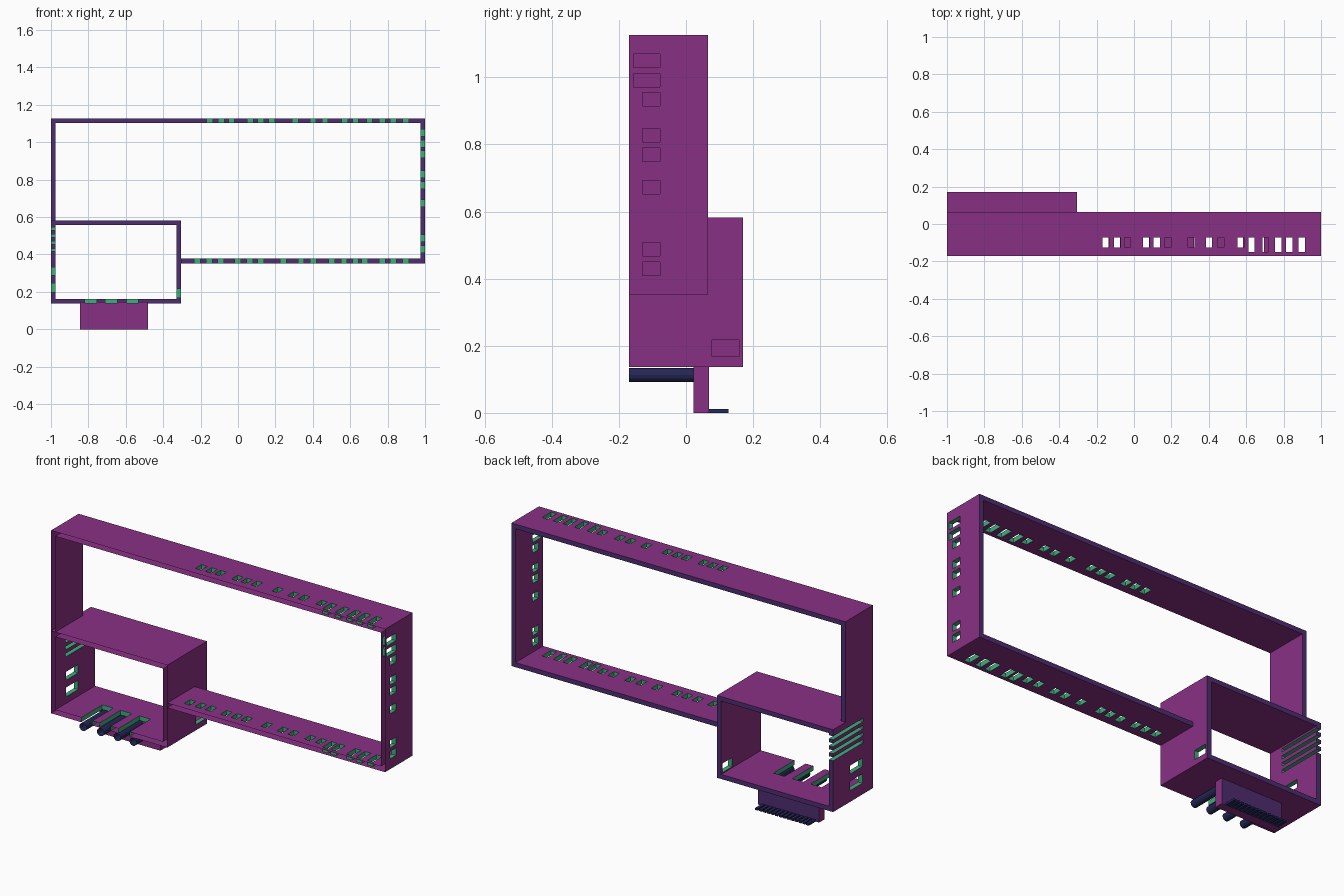
import bpy, bmesh, math

if "Cube" in bpy.data.objects:
    bpy.data.objects.remove(bpy.data.objects["Cube"])

T = 0.025                      # wall thickness
F, B1, B2 = -0.17, 0.065, 0.17  # front, back of long frame, back of small box


def mat(name, col):
    m = bpy.data.materials.new(name)
    m.diffuse_color = (*col, 1)
    m.use_nodes = True
    m.node_tree.nodes["Principled BSDF"].inputs["Base Color"].default_value = m.diffuse_color
    return m


PURPLE = mat("purple", (0.25, 0.03, 0.23))
PLUM = mat("dark plum", (0.075, 0.026, 0.16))
GREEN = mat("green", (0.045, 0.43, 0.2))
NAVY = mat("navy", (0.018, 0.02, 0.09))


def finish(name, bm, mats):
    bmesh.ops.remove_doubles(bm, verts=bm.verts, dist=1e-5)
    bmesh.ops.recalc_face_normals(bm, faces=bm.faces)
    me = bpy.data.meshes.new(name)
    bm.to_mesh(me)
    bm.free()
    for m in mats:
        me.materials.append(m)
    ob = bpy.data.objects.new(name, me)
    bpy.context.collection.objects.link(ob)
    return ob


def wall(name, axis, outer, inner, back, holes=()):
    """Hollow wall open at the front: two skins, plum back rim, green-lined holes.
    outer / inner = (position, start, end); holes = (u0, u1, y0, y1)."""
    us = sorted({outer[1], outer[2]} | {u for h in holes for u in h[:2]})
    vs = sorted({F, back} | {v for h in holes for v in h[2:]})
    nu, nv = len(us) - 1, len(vs) - 1
    bm = bmesh.new()

    def point(i, j, skin):
        s = (outer, inner)[skin]
        u = s[1] if i == 0 else s[2] if i == nu else us[i]
        return (u, vs[j], s[0]) if axis == 'x' else (s[0], vs[j], u)

    def quad(corners, mi):
        f = bm.faces.new([bm.verts.new(point(*c)) for c in corners])
        f.material_index = mi

    def is_hole(i, j):
        u, v = (us[i] + us[i + 1]) / 2, (vs[j] + vs[j + 1]) / 2
        return any(h[0] < u < h[1] and h[2] < v < h[3] for h in holes)

    for i in range(nu):
        for j in range(nv):
            hole = is_hole(i, j)
            if not hole:
                for s in (0, 1):
                    quad([(i, j, s), (i + 1, j, s), (i + 1, j + 1, s), (i, j + 1, s)], 0)
                if j == nv - 1:
                    quad([(i, nv, 0), (i + 1, nv, 0), (i + 1, nv, 1), (i, nv, 1)], 1)
            if i + 1 < nu and hole != is_hole(i + 1, j):
                quad([(i + 1, j, 0), (i + 1, j + 1, 0), (i + 1, j + 1, 1), (i + 1, j, 1)], 2)
            if j + 1 < nv and hole != is_hole(i, j + 1):
                quad([(i, j + 1, 0), (i + 1, j + 1, 0), (i + 1, j + 1, 1), (i, j + 1, 1)], 2)
    return finish(name, bm, [PURPLE, PLUM, GREEN])


def row(starts):
    # small windows, deeper ones toward the right end
    return [(x, x + 0.034, -0.15 if x > 0.6 else -0.125, -0.073) for x in starts]


# Long frame
top_holes = row([-.168, -.107, -.052, .048, .104, .163, .29, .384, .448,
                 .553, .611, .686, .754, .813, .88])
low_holes = row([-.235, -.17, -.11, -.018, .046, .104, .225, .32, .385,
                 .485, .55, .611, .66, .754, .813, .88])
side_holes = [(z, z + 0.04, y, -0.078) for z, y in
              [(1.03, -.157), (.972, -.157), (.915, -.13), (.808, -.13),
               (.75, -.13), (.653, -.13), (.468, -.13), (.409, -.13)]]
XL, XR, ZT, ZB = -1.0, 1.0, 1.127, 0.353
BX, BT, BB = -0.305, 0.583, 0.137   # small box right, top, bottom
wall("frame_top", 'x', (ZT, XL, XR), (ZT - T, XL + T, XR - T), B1, top_holes)
wall("frame_right", 'z', (XR, ZB, ZT), (XR - T, ZB + T, ZT - T), B1, side_holes)
wall("frame_bottom", 'x', (ZB, BX, XR), (ZB + T, BX, XR - T), B1, low_holes)
wall("frame_left", 'z', (XL, BT, ZT), (XL + T, BT, ZT - T), B1)

# Small deep box with vent slits open at the back
vents = [(z, z + 0.018, -0.085, B2) for z in (.415, .453, .491, .529)]
ports = [(.198, .248, -.08, .025), (.288, .333, -.08, .025)]
slots = [(x, x + 0.066, F, 0.01) for x in (-.82, -.71, -.597)]
wall("box_left", 'z', (XL, BB, BT), (XL + T, BB + T, BT - T), B2, vents + ports)
wall("box_top", 'x', (BT, XL, BX), (BT - T, XL + T, BX - T), B2)
wall("box_right", 'z', (BX, BB, BT), (BX - T, BB + T, BT - T), B2, [(.168, .217, .078, .158)])
wall("box_floor", 'x', (BB, XL, BX), (BB + T, XL + T, BX - T), B2, slots)


def add_box(bm, x0, x1, y0, y1, z0, z1):
    vs = bmesh.ops.create_cube(bm, size=1)["verts"]
    for v in vs:
        v.co = (x1 if v.co.x > 0 else x0, y1 if v.co.y > 0 else y0, z1 if v.co.z > 0 else z0)


# Tab hanging under the box, plum on its back
bm = bmesh.new()
add_box(bm, -.845, -.48, .022, .068, 0, .146)
bm.normal_update()
for f in bm.faces:
    f.material_index = int(f.normal.y > 0.5)
finish("lower_tab", bm, [PURPLE, PLUM])

# Row of plain teeth behind the tab foot
bm = bmesh.new()
for k in range(14):
    x = -.825 + k * 0.0235
    add_box(bm, x, x + 0.016, .068, .127, 0, .011)
finish("tab_teeth", bm, [NAVY])

# Open tubes under the floor slots
for k, x in enumerate((-.81, -.705, -.605, -.51)):
    bm = bmesh.new()
    rings = [[bm.verts.new((x + .021 * math.cos(a), y, .113 + .021 * math.sin(a)))
              for a in [math.tau * i / 12 for i in range(12)]] for y in (F, .022)]
    for i in range(12):
        n = (i + 1) % 12
        bm.faces.new((rings[0][i], rings[0][n], rings[1][n], rings[1][i]))
    finish(f"tube_{k + 1}", bm, [NAVY])
